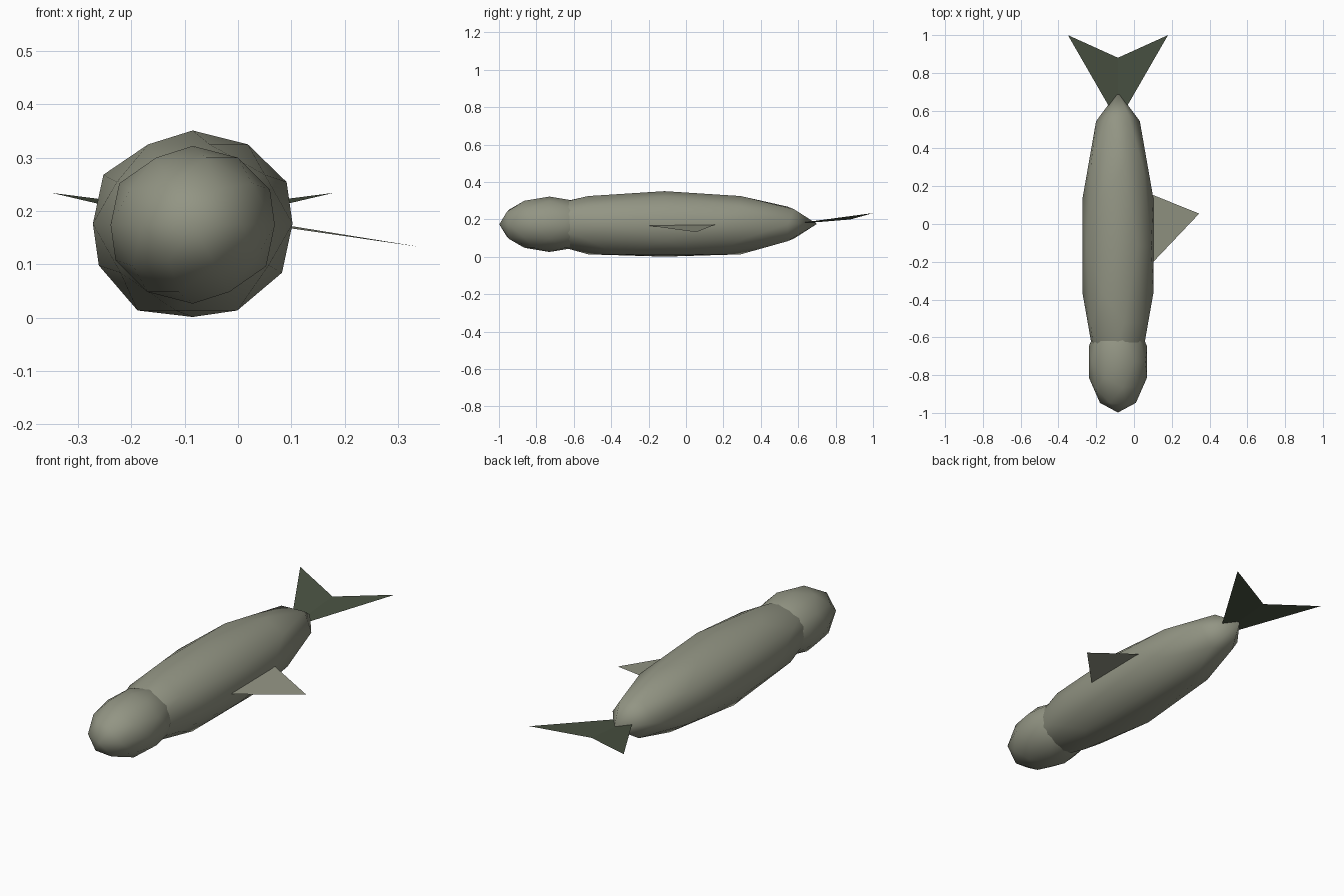
import bpy
import bmesh

cube = bpy.data.objects.get("Cube")
if cube:
    bpy.data.objects.remove(cube, do_unlink=True)

MID_X = -0.085


def material(name, rgb):
    mat = bpy.data.materials.new(name)
    mat.use_nodes = True
    colour = (*rgb, 1)
    mat.diffuse_color = colour
    mat.node_tree.nodes["Principled BSDF"].inputs["Base Color"].default_value = colour
    return mat


skin = material("grey_green_skin", (0.29, 0.30, 0.23))
dark = material("dark_green_tail", (0.068, 0.085, 0.055))


def finish(name, bm, mat, smooth):
    mesh = bpy.data.meshes.new(name)
    bm.to_mesh(mesh)
    bm.free()
    mesh.materials.append(mat)
    for poly in mesh.polygons:
        poly.use_smooth = smooth
    obj = bpy.data.objects.new(name, mesh)
    bpy.context.scene.collection.objects.link(obj)
    return obj


def ellipsoid(name, centre, radii, belly=None):
    """Low-poly stretched ball, optionally with a flatter underside."""
    bm = bmesh.new()
    bmesh.ops.create_icosphere(bm, subdivisions=2, radius=1)
    for v in bm.verts:
        if belly and -0.95 < v.co.z < -0.8:
            v.co.z = -belly
        v.co = [c + r * p for c, r, p in zip(centre, radii, v.co)]
    return finish(name, bm, skin, True)


def fin(name, triangles, mat):
    """Thin flat fin made from triangles."""
    bm = bmesh.new()
    for tri in triangles:
        bm.faces.new([bm.verts.new(p) for p in tri])
    bmesh.ops.remove_doubles(bm, verts=bm.verts[:], dist=0.0001)
    return finish(name, bm, mat, False)


# Body and head
ellipsoid("body", (MID_X, -0.115, 0.176), (0.197, 0.815, 0.175), belly=0.93)
ellipsoid("head", (MID_X, -0.73, 0.174), (0.162, 0.268, 0.148))

# Single side fin, rooted inside the body
fin("left_side_fin", [[(0.06, -0.245, 0.173), (0.345, 0.055, 0.132),
                       (0.06, 0.17, 0.178)]], skin)

# Forked tail
root, notch = (MID_X, 0.54, 0.172), (MID_X, 0.88, 0.2)
left_tip, right_tip = [(MID_X + s * 0.265, 1.0, 0.234) for s in (1, -1)]
fin("tail_fin", [[root, left_tip, notch], [root, notch, right_tip]], dark)
